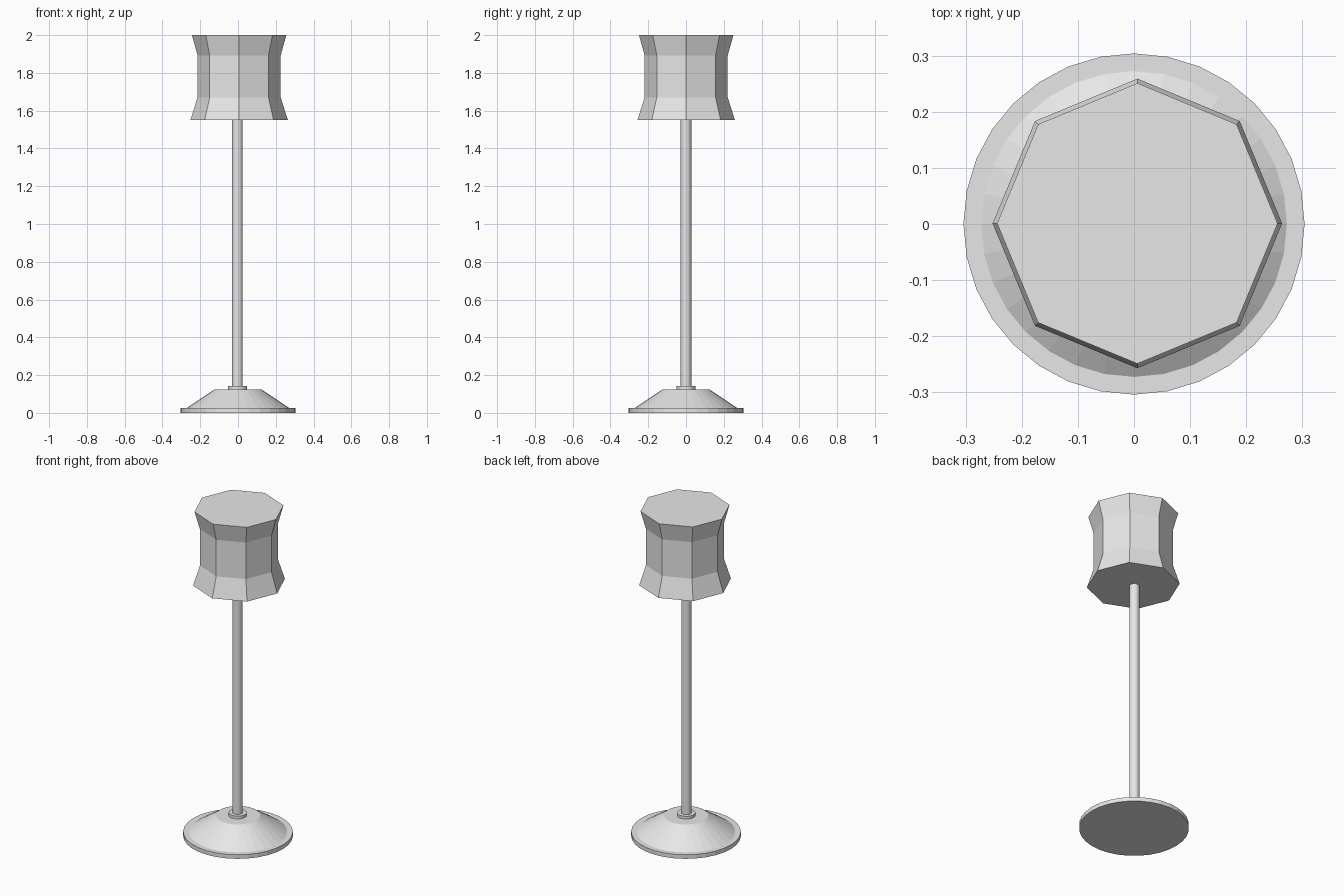
import bpy
import bmesh
from math import cos, sin, tau

cube = bpy.data.objects.get("Cube")
if cube:
    bpy.data.objects.remove(cube, do_unlink=True)

grey = bpy.data.materials.new("light_grey")
grey.use_nodes = True
grey.diffuse_color = (0.8, 0.8, 0.8, 1)
grey.node_tree.nodes["Principled BSDF"].inputs["Base Color"].default_value = (0.8, 0.8, 0.8, 1)


def turned(name, profile, sides, x=0.0, y=0.0):
    """Closed, flat-faced solid turned from (radius, height) points, bottom to top."""
    bm = bmesh.new()
    rings = [[bm.verts.new((r * cos(tau * i / sides), r * sin(tau * i / sides), z))
              for i in range(sides)] for r, z in profile]
    for low, high in zip(rings, rings[1:]):
        for i in range(sides):
            j = (i + 1) % sides
            bm.faces.new((low[i], low[j], high[j], high[i]))
    bm.faces.new(rings[0][::-1])
    bm.faces.new(rings[-1])
    mesh = bpy.data.meshes.new(name)
    bm.to_mesh(mesh)
    bm.free()
    mesh.materials.append(grey)
    obj = bpy.data.objects.new(name, mesh)
    obj.location = (x, y, 0)
    bpy.context.collection.objects.link(obj)
    return obj


# Foot: thin disc, sloping cone and small collar
turned("base_disc", [(0.304, 0), (0.304, 0.025)], 32)
turned("base_cone", [(0.28, 0.02), (0.122, 0.125)], 32)
turned("pole_collar", [(0.05, 0.115), (0.05, 0.142)], 32, -0.002)

# Pole running up into the shade
turned("pole", [(0.028, 0.12), (0.028, 1.6)], 32, -0.003)

# Eight-sided shade, waisted in the middle and flared at both ends
turned("lamp_shade", [(0.258, 1.55), (0.22, 1.67), (0.22, 1.893), (0.25, 2.0)], 8, 0.006, 0.001)
